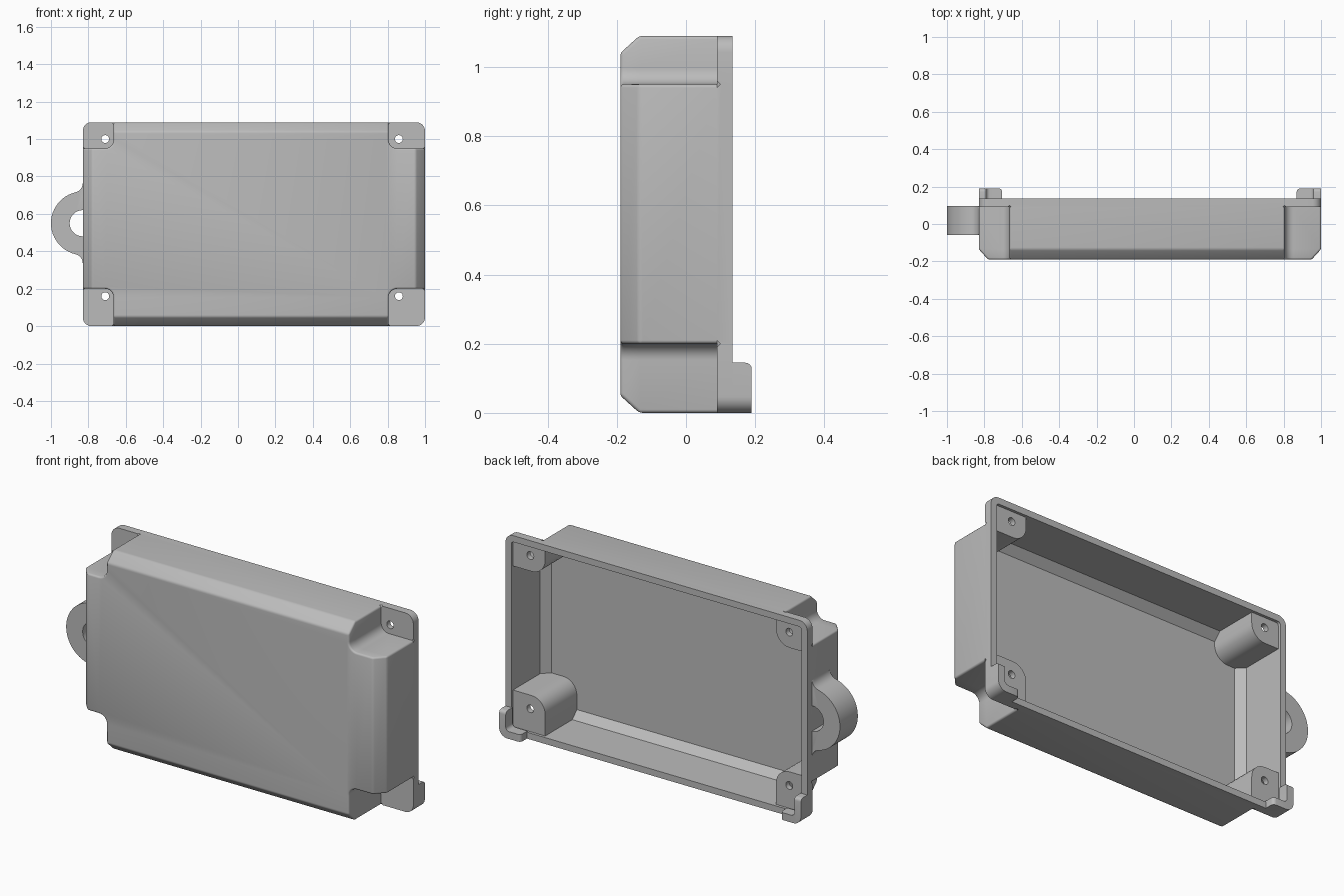
import bpy, bmesh, math
from math import sin, cos, pi

if "Cube" in bpy.data.objects:
    bpy.data.objects.remove(bpy.data.objects["Cube"])

# Single grey plastic
COLOUR = (0.5, 0.5, 0.5, 1)
grey = bpy.data.materials.new("grey_plastic")
grey.use_nodes = True
grey.diffuse_color = COLOUR
bsdf = next(n for n in grey.node_tree.nodes if n.type == "BSDF_PRINCIPLED")
bsdf.inputs["Base Color"].default_value = COLOUR

LEFT, RIGHT, TOP = -0.83, 1.0, 1.09      # case outline
FRONT, BACK = -0.19, 0.135
CHAMFER, WALL, STEPS = 0.05, 0.035, 8
SEAT_FRONT, SEAT_BACK = 0.09, 0.12       # screw seat plates
NOTCH_L, NOTCH_R, NOTCH_T, NOTCH_B = 0.165, 0.195, 0.14, 0.2
CORNERS = [(1, 1, NOTCH_R, NOTCH_T), (-1, 1, NOTCH_L, NOTCH_T),
           (-1, -1, NOTCH_L, NOTCH_B), (1, -1, NOTCH_R, NOTCH_B)]


def finish(bm, name):
    bmesh.ops.recalc_face_normals(bm, faces=bm.faces[:])
    mesh = bpy.data.meshes.new(name)
    bm.to_mesh(mesh)
    bm.free()
    obj = bpy.data.objects.new(name, mesh)
    bpy.context.collection.objects.link(obj)
    mesh.materials.append(grey)
    return obj


def smooth(obj):
    bpy.ops.object.select_all(action="DESELECT")
    obj.select_set(True)
    bpy.context.view_layer.objects.active = obj
    bpy.ops.object.shade_smooth_by_angle(angle=math.radians(35))


def arc(cx, cz, r, start, end, n):
    angles = [start + (end - start) * i / n for i in range(n + 1)]
    return [(cx + r * cos(a), cz + r * sin(a)) for a in angles]


def outline(inset, radius, notched):
    """Rounded rectangle, or the same loop with its corners notched in."""
    points = []
    for sx, sz, w, h in CORNERS:
        cx = RIGHT - inset if sx > 0 else LEFT + inset
        cz = TOP - inset if sz > 0 else inset
        quarter = [i * pi / 2 / STEPS for i in range(STEPS + 1)]
        if notched:
            ax, az = cx - sx * (w - radius), cz - sz * (h - radius)
            bend = [(ax - sx * radius * sin(t), az - sz * radius * cos(t)) for t in quarter]
        else:
            ax, az = cx - sx * radius, cz - sz * radius
            bend = [(ax + sx * radius * cos(t), az + sz * radius * sin(t)) for t in quarter]
        corner = [(cx, cz - sz * h)] + bend + [(cx - sx * w, cz)]
        points += corner if sx * sz > 0 else corner[::-1]
    return points


def clamp(points, inset):
    """Pull the outer sides in, leaving the notch walls straight."""
    return [(min(max(x, LEFT + inset), RIGHT - inset),
             min(max(z, inset), TOP - inset)) for x, z in points]


def extrude_profile(points, y0, y1):
    bm = bmesh.new()
    a = [bm.verts.new((x, y0, z)) for x, z in points]
    b = [bm.verts.new((x, y1, z)) for x, z in points]
    bm.faces.new(a)
    bm.faces.new(b[::-1])
    for i in range(len(a)):
        j = (i + 1) % len(a)
        bm.faces.new((a[i], b[i], b[j], a[j]))
    return bm


# Case shell: one loft from the front face, round the rim, to the inner floor
outer = outline(0, 0.047, True)
inner = outline(WALL, 0.047 + WALL, True)
rim_out = outline(0, 0.047, False)
rim_in = outline(WALL, 0.015, False)
rings = [(FRONT, clamp(outer, CHAMFER)), (FRONT + 0.055, outer), (SEAT_FRONT, outer),
         (SEAT_FRONT, rim_out), (BACK, rim_out), (BACK, rim_in), (SEAT_BACK, rim_in),
         (SEAT_BACK, inner), (FRONT + 0.075, inner),
         (FRONT + WALL, clamp(inner, WALL + 0.04))]
bm = bmesh.new()
loops = [[bm.verts.new((x, y, z)) for x, z in pts] for y, pts in rings]
for a, b in zip(loops, loops[1:]):
    for i in range(len(a)):
        j = (i + 1) % len(a)
        bm.faces.new((a[i], a[j], b[j], b[i]))
bm.faces.new(loops[0])
bm.faces.new(loops[-1])
front_verts = set(loops[0] + loops[1])
bmesh.ops.remove_doubles(bm, verts=bm.verts[:], dist=0.0001)
bmesh.ops.recalc_face_normals(bm, faces=bm.faces[:])
soft = [e for e in bm.edges if len(e.link_faces) == 2
        and any(v in front_verts for v in e.verts) and e.calc_face_angle() > 0.3]
bmesh.ops.bevel(bm, geom=soft, offset=0.01, segments=3, profile=0.5,
                affect="EDGES", clamp_overlap=False)
case = finish(bm, "case_shell")

# Screw holes through the four seats
bm = bmesh.new()
for x in (-0.71, 0.86):
    for z in (0.16, 1.0):
        part = extrude_profile(arc(x, z, 0.021, 0, 2 * pi * 23 / 24, 23), 0.06, 0.16)
        temp = bpy.data.meshes.new("hole")
        part.to_mesh(temp)
        part.free()
        bm.from_mesh(temp)
        bpy.data.meshes.remove(temp)
cutter = finish(bm, "screw_hole_cutter")
cutter.hide_render = True
cut = case.modifiers.new("screw_holes", "BOOLEAN")
cut.operation, cut.solver, cut.object = "DIFFERENCE", "EXACT", cutter
bpy.context.view_layer.objects.active = case
bpy.ops.object.modifier_apply(modifier=cut.name)
bpy.data.objects.remove(cutter)
smooth(case)

# L-shaped locating lips behind the two bottom corners
LIP_H, LIP_T = 0.145, 0.04
for name, edge, side, width in (("left_lip", RIGHT, 1, 0.13), ("right_lip", LEFT, -1, 0.125)):
    shape = [(width, 0)] + arc(0.047, 0.047, 0.047, 1.5 * pi, pi, STEPS)
    shape += [(0, LIP_H), (LIP_T, LIP_H)]
    shape += arc(LIP_T + 0.02, LIP_T + 0.02, 0.02, pi, 1.5 * pi, STEPS) + [(width, LIP_T)]
    bm = extrude_profile([(edge - side * d, z) for d, z in shape], BACK - 0.005, 0.19)
    ends = [e for e in bm.edges if all(v.co.y > 0.18 for v in e.verts)
            and (all(v.co.z > LIP_H - 0.001 for v in e.verts)
                 or all(abs(v.co.x - edge) > width - 0.001 for v in e.verts))]
    bmesh.ops.bevel(bm, geom=ends, offset=0.018, segments=4, profile=0.5, affect="EDGES")
    smooth(finish(bm, name))

# Hanging loop on the side, blended into the wall with fillets
MID, R, HOLE, BLEND = 0.55, 0.17, 0.07, 0.05
rise = math.sqrt((R + BLEND) ** 2 - BLEND ** 2)
lean = math.atan2(rise, BLEND)
ROOT = LEFT + 0.015
shape = [(ROOT, MID + rise)] + arc(LEFT - BLEND, MID + rise, BLEND, 0, -lean, 8)
shape += arc(LEFT, MID, R, pi - lean, pi + lean, 24)[1:-1]
shape += arc(LEFT - BLEND, MID - rise, BLEND, lean, 0, 8) + [(ROOT, MID - rise)]
shape += [(ROOT, MID - HOLE)] + arc(LEFT, MID, HOLE, 1.5 * pi, 0.5 * pi, 20)
shape += [(ROOT, MID + HOLE)]
bm = extrude_profile(shape, -0.06, 0.095)
rounded = [e for e in bm.edges if abs(e.verts[0].co.y - e.verts[1].co.y) < 0.001
           and min(v.co.x for v in e.verts) < ROOT - 0.001]
bmesh.ops.bevel(bm, geom=rounded, offset=0.014, segments=4, profile=0.5,
                affect="EDGES", clamp_overlap=False)
smooth(finish(bm, "hanging_loop"))
